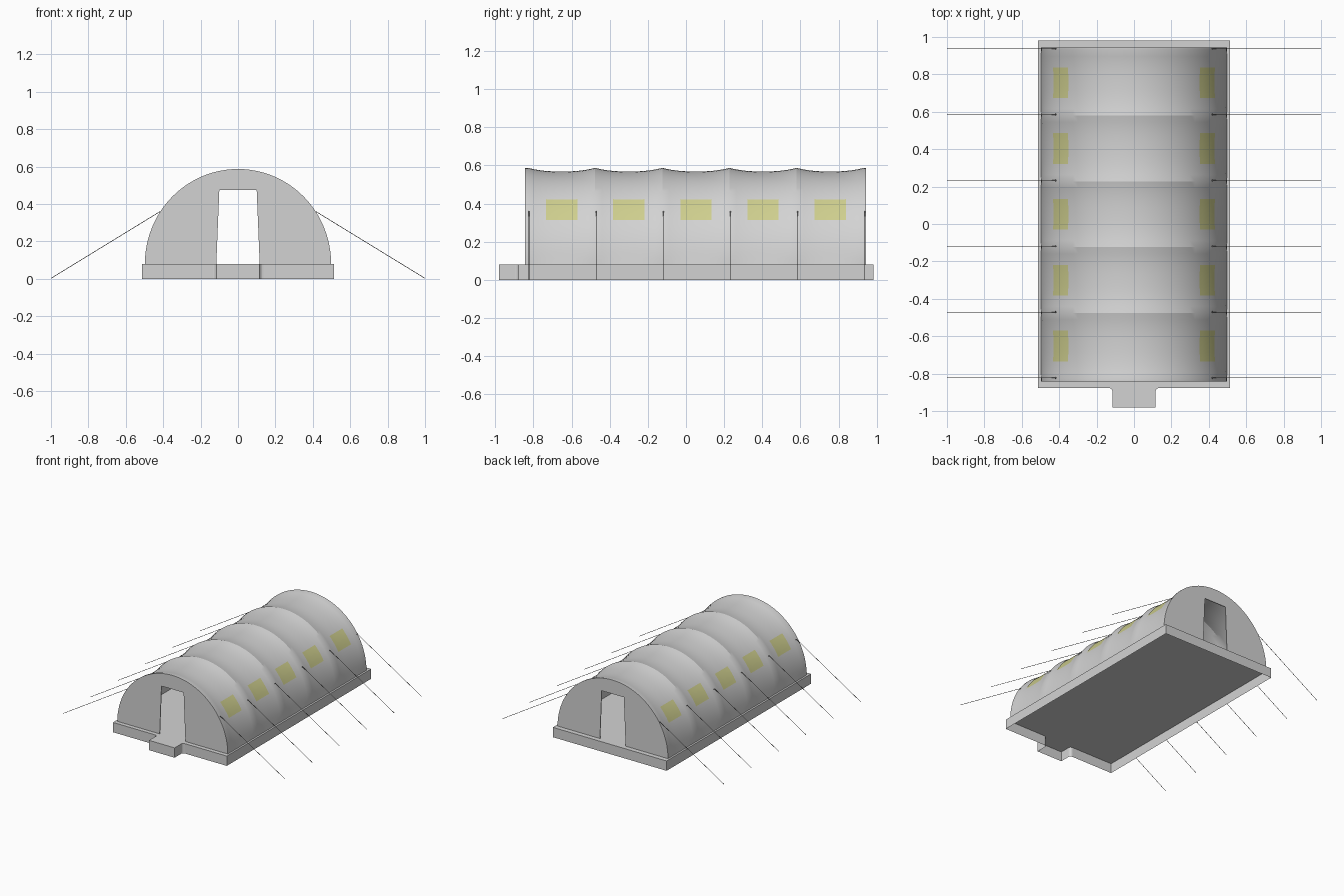
import bpy, bmesh, math
from mathutils import Vector

old = bpy.data.objects.get("Cube")
if old:
    bpy.data.objects.remove(old)


def material(name, rgb):
    m = bpy.data.materials.new(name)
    m.use_nodes = True
    m.diffuse_color = (*rgb, 1)
    m.node_tree.nodes["Principled BSDF"].inputs["Base Color"].default_value = (*rgb, 1)
    return m


GREY = material("pale grey canvas", (0.65, 0.65, 0.65))
YELLOW = material("dull yellow window", (0.62, 0.62, 0.27))
DARK = material("dark grey rope", (0.17, 0.17, 0.17))

BASE = 0.08                      # top of the floor slab
HALF_WIDTH, RISE = 0.498, 0.507  # size of the arch
FRONT, BACK = -0.843, 0.943      # ends of the canvas
FIRST_RIB, BAY, BAYS = -0.828, 0.352, 5
SAG = 0.019


def add_object(name, bm, mat, smooth=False):
    mesh = bpy.data.meshes.new(name)
    bm.to_mesh(mesh)
    bm.free()
    obj = bpy.data.objects.new(name, mesh)
    bpy.context.collection.objects.link(obj)
    mesh.materials.append(mat)
    if smooth:
        bpy.ops.object.select_all(action='DESELECT')
        obj.select_set(True)
        bpy.context.view_layer.objects.active = obj
        bpy.ops.object.shade_smooth_by_angle(angle=math.radians(22))


def canvas_point(angle, y, lift=0.0):
    """Point on the arch; the cloth sags between the ribs."""
    t = (y - FIRST_RIB) / BAY
    dip = 0.0
    if 0 < t < BAYS:
        dip = SAG * (1 - abs(2 * (t % 1.0) - 1) ** 2.4) * math.sqrt(abs(math.sin(angle)))
    return Vector(((HALF_WIDTH - dip + lift) * math.cos(angle), y,
                   BASE + (RISE - dip + lift) * math.sin(angle)))


def sheet(a0, a1, na, ys, lift=0.0):
    """Grid of faces that follows the cloth, facing outwards."""
    bm = bmesh.new()
    rows = [[bm.verts.new(canvas_point(a0 + (a1 - a0) * i / na, y, lift))
             for i in range(na + 1)] for y in ys]
    for near, far in zip(rows, rows[1:]):
        for i in range(na):
            bm.faces.new((near[i], far[i], far[i + 1], near[i + 1]))
    bm.normal_update()
    bm.faces.ensure_lookup_table()
    face = bm.faces[0]
    if face.normal.x * face.calc_center_median().x < 0:
        bmesh.ops.reverse_faces(bm, faces=bm.faces)
    return bm


def slab(points, offset, open_start=False):
    """Extrude a flat outline by the offset vector, optionally without the first cap."""
    bm = bmesh.new()
    face = bm.faces.new([bm.verts.new(p) for p in points])
    new = bmesh.ops.extrude_face_region(bm, geom=[face], use_keep_orig=True)
    bmesh.ops.translate(bm, vec=offset,
                        verts=[g for g in new["geom"] if isinstance(g, bmesh.types.BMVert)])
    bmesh.ops.recalc_face_normals(bm, faces=bm.faces)
    if open_start:
        bmesh.ops.delete(bm, geom=[face], context='FACES_ONLY')
    return bm


# Floor tray, open underneath, with an entrance step and small fillets
half, step, fillet = 0.513, 0.115, 0.02
y_front, y_back, y_step = -0.877, 0.982, -0.981
side = [(step, y_step)]
for k in range(5):
    a = math.pi / 2 * k / 4
    side.append((step + fillet * (1 - math.cos(a)), y_front - fillet * (1 - math.sin(a))))
side += [(half, y_front), (half, y_back)]
outline = side + [(-x, y) for x, y in reversed(side)]
add_object("floor_tray", slab([(x, y, 0) for x, y in outline], (0, 0, BASE), True), GREY)

# Arched canvas roof with short flat overhangs at both ends
ribs_and_dips = [FIRST_RIB + BAY * k / 10 for k in range(BAYS * 10 + 1)]
add_object("canvas_roof", sheet(0, math.pi, 48, [FRONT] + ribs_and_dips + [BACK]), GREY, True)

# End walls with tapered doorways
door = [(-0.116, BASE), (-0.1, 0.474), (0.1, 0.474), (0.116, BASE)]
for name, y, depth in (("front_wall", FRONT, 0.006), ("back_wall", BACK, -0.006)):
    arc = [canvas_point(math.pi * i / 48, y) for i in range(49)]
    add_object(name, slab(arc + [(x, y, z) for x, z in door], (0, depth, 0)), GREY)

# Side windows, one per bay on each side
low, high = math.asin(0.238 / RISE), math.asin(0.35 / RISE)
for label, a0, a1 in (("left", low, high), ("right", math.pi - high, math.pi - low)):
    for b in range(BAYS):
        mid = FIRST_RIB + BAY * (b + 0.5)
        ys = [mid + 0.082 * k / 4 for k in range(-4, 5)]
        add_object(f"{label}_window_{b + 1}", sheet(a0, a1, 6, ys, 0.003), YELLOW, True)


def rod(name, start, end, radius):
    start, end = Vector(start), Vector(end)
    bm = bmesh.new()
    bmesh.ops.create_cone(bm, cap_ends=True, segments=6, radius1=radius, radius2=radius,
                          depth=(end - start).length)
    turn = (end - start).to_track_quat('Z', 'Y').to_matrix().to_4x4()
    bmesh.ops.transform(bm, matrix=turn, verts=bm.verts)
    bmesh.ops.translate(bm, vec=(start + end) / 2, verts=bm.verts)
    add_object(name, bm, DARK)


# Guy ropes at every rib, tied to a small toggle on the canvas
for label, s in (("left", 1), ("right", -1)):
    for r in range(BAYS + 1):
        y = FIRST_RIB + 0.005 + BAY * r
        rod(f"{label}_guy_rope_{r + 1}", (s * 0.416, y, 0.36), (s * 0.999, y, 0.003), 0.0016)
        rod(f"{label}_rope_toggle_{r + 1}", (s * 0.419, y - 0.005, 0.356),
            (s * 0.419, y + 0.005, 0.356), 0.003)
